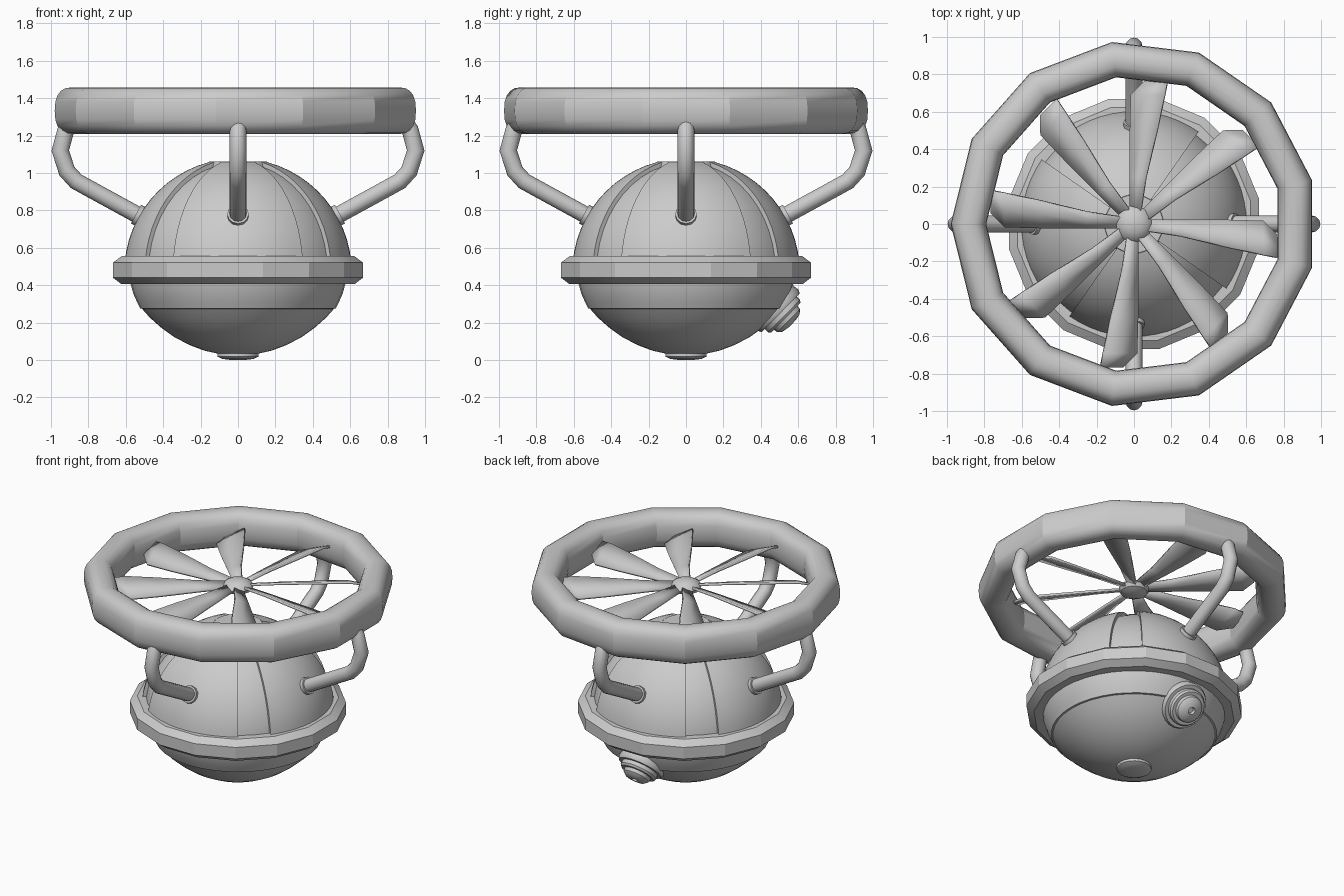
import bpy, bmesh, math
from mathutils import Matrix, Vector

if "Cube" in bpy.data.objects:
    bpy.data.objects.remove(bpy.data.objects["Cube"])


def finish(name, bm, angle=35):
    bmesh.ops.remove_doubles(bm, verts=bm.verts, dist=1e-5)
    bmesh.ops.recalc_face_normals(bm, faces=bm.faces)
    me = bpy.data.meshes.new(name)
    bm.to_mesh(me)
    bm.free()
    ob = bpy.data.objects.new(name, me)
    bpy.context.collection.objects.link(ob)
    bpy.ops.object.select_all(action='DESELECT')
    bpy.context.view_layer.objects.active = ob
    ob.select_set(True)
    if angle:
        bpy.ops.object.shade_smooth_by_angle(angle=math.radians(angle))
    return ob


def lathe(name, profile, n, start=0.0, sweep=360.0, closed=False, angle=35, caps=False):
    """Revolve (radius, z) points around z."""
    bm = bmesh.new()
    full = sweep >= 360
    cols = []
    for i in range(n if full else n + 1):
        a = math.radians(start + sweep * i / n)
        cols.append([bm.verts.new((r * math.cos(a), r * math.sin(a), z)) for r, z in profile])
    m = len(profile)
    for i in range(n):
        p, q = cols[i], cols[(i + 1) % len(cols)]
        for j in range(m if closed else m - 1):
            k = (j + 1) % m
            bm.faces.new((p[j], q[j], q[k], p[k]))
    if caps:
        bm.faces.new(cols[0])
        bm.faces.new(cols[-1])
    bmesh.ops.dissolve_degenerate(bm, dist=1e-6, edges=bm.edges)
    return finish(name, bm, angle)


def tube(name, path, rad, turn, sides=12):
    """Round tube along a path in the x-z plane, turned around z."""
    bm = bmesh.new()
    pts = [Vector((x, 0, z)) for x, z in path]
    rot = Matrix.Rotation(turn, 3, 'Z')
    rings = []
    for i, p in enumerate(pts):
        a = (p - pts[i - 1]).normalized() if i else (pts[1] - p).normalized()
        b = (pts[i + 1] - p).normalized() if i < len(pts) - 1 else a
        t = (a + b).normalized()
        side = Vector((t.z, 0, -t.x)) / max(t.dot(a), 0.5)
        rings.append([bm.verts.new(rot @ (p + rad * (side * math.cos(w) + Vector((0, math.sin(w), 0)))))
                      for w in (2 * math.pi * k / sides for k in range(sides))])
    for p, q in zip(rings, rings[1:]):
        for k in range(sides):
            l = (k + 1) % sides
            bm.faces.new((p[k], p[l], q[l], q[k]))
    bm.faces.new(rings[0])
    bm.faces.new(rings[-1])
    return finish(name, bm, 50)


# Thirteen-sided duct ring with a rounded section
section = []
for k in range(20):
    c, s = math.cos(k * math.pi / 10), math.sin(k * math.pi / 10)
    section.append((0.885 + 0.095 * math.copysign(abs(c) ** 0.8, c),
                    1.333 + 0.125 * math.copysign(abs(s) ** 0.8, s)))
lathe("duct_ring", section, 13, start=180, closed=True, angle=26)


# Domed upper body: inner shell and four raised panels
def arc(rad, lo, hi, n=12):
    return [(rad * math.cos(math.radians(lo + (hi - lo) * i / n)),
             0.47 + rad * math.sin(math.radians(lo + (hi - lo) * i / n))) for i in range(n + 1)]


lathe("inner_dome", arc(0.585, 0, 90), 40)
panel = arc(0.608, 5, 75) + arc(0.57, 5, 75)[::-1]
for i in range(4):
    lathe("dome_panel", panel, 12, start=i * 90 - 35, sweep=70, closed=True, caps=True)
lathe("dome_top", [(0, 1.06), (0.155, 1.06), (0.165, 1.03)], 32)

# Faceted belt around the middle
lathe("belt", [(0.57, 0.555), (0.635, 0.555), (0.682, 0.52), (0.682, 0.44),
               (0.635, 0.405), (0.55, 0.405)], 16, start=11.25, closed=True, angle=20)

# Lower body and bottom cap
lathe("lower_band", [(0.585, 0.47), (0.575, 0.41), (0.56, 0.355), (0.54, 0.31),
                     (0.523, 0.275), (0.50, 0.272)], 40)
lathe("bottom_bowl", [(0.49, 0.29), (0.512, 0.272), (0.47, 0.225), (0.41, 0.172), (0.34, 0.122),
                      (0.26, 0.08), (0.18, 0.05), (0.09, 0.03), (0, 0.025)], 40)
lathe("bottom_cap", [(0.11, 0.05), (0.11, 0.018), (0.085, 0.006), (0.04, 0), (0, 0)], 20)

# Four bent struts with collars
path = [(0.50, 0.755), (0.865, 0.955), (0.915, 1.01), (0.95, 1.12), (0.92, 1.23), (0.87, 1.30)]
for i in range(4):
    tube("strut", path, 0.045, i * math.pi / 2)
    tube("strut_collar", [(0.49, 0.75), (0.545, 0.78)], 0.057, i * math.pi / 2)

# Eight pitched fan blades: stations of (distance, trailing edge, leading edge)
stations = [(0.05, -0.02, 0.035), (0.25, -0.02, 0.065), (0.50, -0.02, 0.125),
            (0.69, -0.015, 0.165), (0.765, 0.06, 0.18)]
bm = bmesh.new()
for i in range(8):
    rot = Matrix.Rotation(i * math.pi / 4, 3, 'Z')
    rows = []
    for r, a, b in stations:
        mid = (a + b) / 2
        rows.append([bm.verts.new(rot @ Vector((t, r, 1.333 + (t - mid) * 0.4))) for t in (a, mid, b)])
    for p, q in zip(rows, rows[1:]):
        for k in range(2):
            bm.faces.new((p[k], p[k + 1], q[k + 1], q[k]))
blades = finish("fan_blades", bm)
mod = blades.modifiers.new("thickness", 'SOLIDIFY')
mod.thickness = 0.016
mod.offset = 0

# Fan hub
lathe("fan_hub", [(0, 1.378), (0.05, 1.37), (0.085, 1.35), (0.098, 1.33),
                  (0.085, 1.305), (0.05, 1.29), (0, 1.285)], 14)

# Stepped nozzle low on the back
nozzle = lathe("nozzle", [(0.10, -0.09), (0.15, -0.04), (0.155, 0.0), (0.145, 0.02), (0.122, 0.02),
                          (0.122, 0.045), (0.112, 0.058), (0.09, 0.058), (0.086, 0.08),
                          (0.065, 0.098), (0.024, 0.105), (0.02, 0.085), (0, 0.085)], 24)
axis = Vector((0, 0.71, -0.70))
nozzle.rotation_euler = axis.to_track_quat('Z', 'Y').to_euler()
nozzle.location = (0, 0.492, 0.266)
